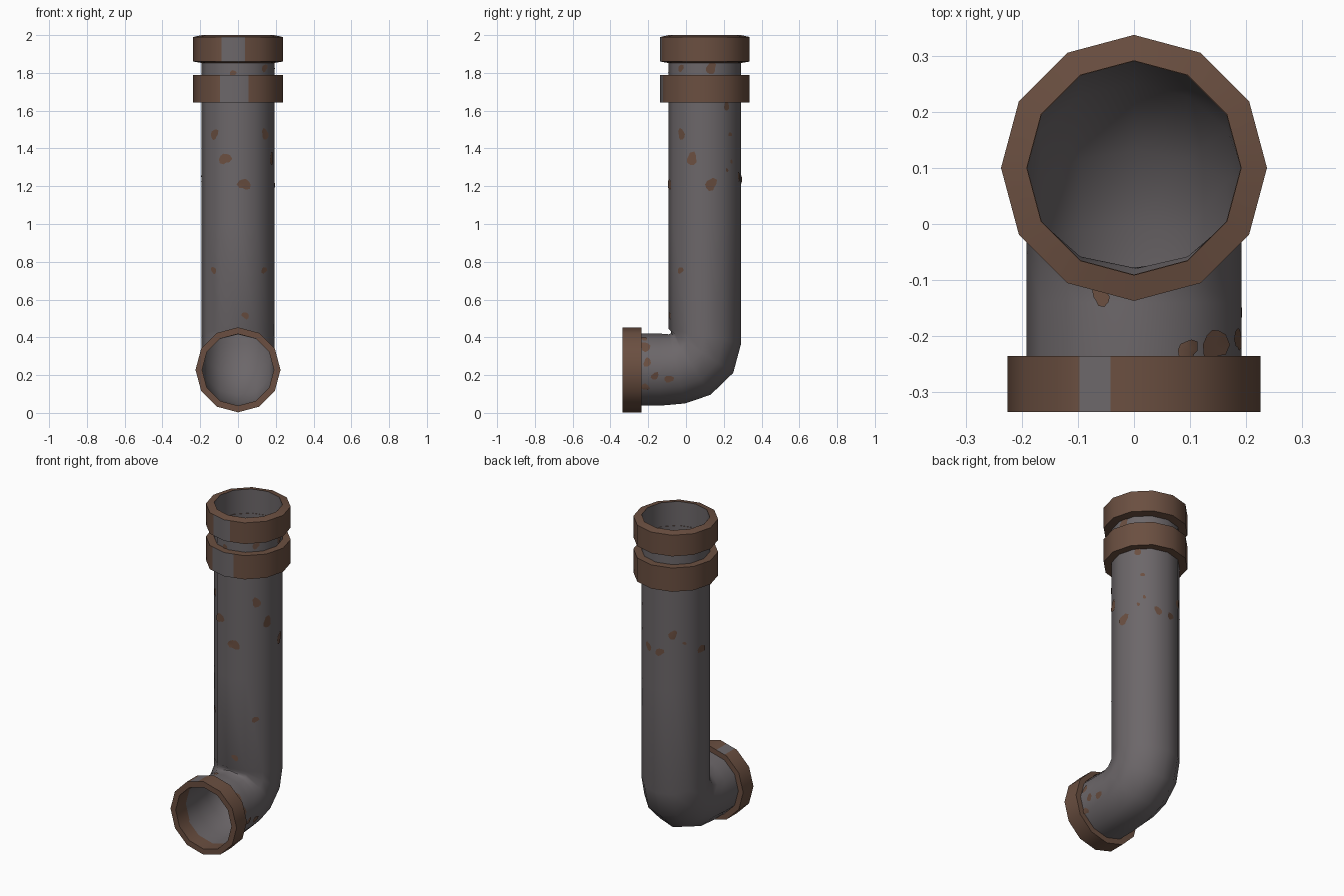
import bpy, bmesh, math
from mathutils import Vector

if "Cube" in bpy.data.objects:
    bpy.data.objects.remove(bpy.data.objects["Cube"])


def material(name, rgb):
    m = bpy.data.materials.new(name)
    m.diffuse_color = (*rgb, 1)
    m.use_nodes = True
    m.node_tree.nodes["Principled BSDF"].inputs["Base Color"].default_value = m.diffuse_color
    return m


METAL = material("grey_metal", (0.150, 0.135, 0.142))
RUST = material("rust_brown", (0.145, 0.078, 0.052))
PIPE_R = 0.192
PIPE_Y = 0.10
LOW_Z = 0.228


def radius12(r, deg):
    """Radius of a 12-sided outline at an angle."""
    return r * math.cos(math.radians(15)) / math.cos(math.radians(deg % 30 - 15))


def upright(deg, r, h):
    a = math.radians(deg)
    return Vector((r * math.cos(a), PIPE_Y + r * math.sin(a), h))


def forward(deg, r, h):
    a = math.radians(deg)
    return Vector((r * math.cos(a), h, LOW_Z + r * math.sin(a)))


def finish(name, bm, mats):
    bmesh.ops.recalc_face_normals(bm, faces=bm.faces[:])
    me = bpy.data.meshes.new(name)
    bm.to_mesh(me)
    bm.free()
    for m in mats:
        me.materials.append(m)
    ob = bpy.data.objects.new(name, me)
    bpy.context.collection.objects.link(ob)
    bpy.context.view_layer.objects.active = ob
    ob.select_set(True)
    bpy.ops.object.shade_smooth_by_angle(angle=math.radians(40))
    ob.select_set(False)
    return ob


def bridge(bm, a, b):
    n = len(a)
    return [bm.faces.new((a[i], a[(i + 1) % n], b[(i + 1) % n], b[i])) for i in range(n)]


# Pipe: 12-sided rings given by their outer-bend and inner-bend points (y, z)
def pipe():
    sections = [((-0.245, 0.038), (-0.245, 0.420)),
                ((-0.14, 0.038), (-0.14, 0.420)),
                ((-0.005, 0.050), (-0.09, 0.416)),
                ((0.130, 0.096), (-0.078, 0.422)),
                ((0.250, 0.212), (-0.080, 0.432)),
                ((0.292, 0.368), (-0.092, 0.445)),
                ((0.292, 1.0), (-0.092, 1.0)),
                ((0.292, 2.0), (-0.092, 2.0))]
    bm = bmesh.new()
    prev = None
    for o, i in sections:
        o, i = Vector((0, *o)), Vector((0, *i))
        ring = []
        for k in range(12):
            a = math.tau * k / 12
            p = (o + i) / 2 + (i - o) / 2 * math.sin(a) + Vector((PIPE_R * math.cos(a), 0, 0))
            ring.append(bm.verts.new(p))
        if prev:
            bridge(bm, prev, ring)
        prev = ring
    finish("pipe", bm, [METAL])


# Collars: swept 12-sided bands, with one bare-metal stripe on the outer face
def collar(name, place, profile, stripe, closed):
    angles = sorted(set(range(0, 360, 30)) | set(stripe))
    bm = bmesh.new()
    rings = [[bm.verts.new(place(d, radius12(r, d), h)) for d in angles] for r, h in profile]
    pairs = list(zip(rings, rings[1:]))
    if closed:
        pairs.append((rings[-1], rings[0]))
    for n, (a, b) in enumerate(pairs):
        for d, f in zip(angles, bridge(bm, a, b)):
            f.material_index = 1 if n == 1 and stripe[0] <= d < stripe[1] else 0
    finish(name, bm, [RUST, METAL])


# Rust spots: thin irregular patches laid on the pipe wall
def spots(name, place, rows):
    bm = bmesh.new()
    for n, (deg, h, size) in enumerate(rows):
        def at(du, dh):
            d = deg + math.degrees(du / PIPE_R)
            return bm.verts.new(place(d, radius12(PIPE_R, d) + 0.004, h + dh))
        mid = at(0, 0)
        rim = []
        for k in range(10):
            a = math.tau * k / 10
            s = size * (1 + 0.2 * math.sin(2 * a + n) + 0.12 * math.sin(3 * a + 2 * n))
            rim.append(at(s * math.cos(a), s * math.sin(a)))
        for k in range(10):
            bm.faces.new((mid, rim[k], rim[(k + 1) % 10]))
    finish(name, bm, [RUST])


pipe()
collar("top_collar", upright,
       [(0.190, 1.852), (0.237, 1.860), (0.237, 1.990), (0.191, 2.0)], (248, 279), False)
collar("lower_collar", upright,
       [(0.190, 1.642), (0.237, 1.642), (0.237, 1.788), (0.190, 1.788)], (246, 284), False)
collar("front_flange", forward,
       [(0.191, -0.235), (0.225, -0.235), (0.225, -0.335), (0.190, -0.335)], (101, 116), True)

# Spots on the upright: the pattern recurs around the pipe
rows = []
for base in (270, 0):
    rows += [(base - 41, 1.475, 0.027), (base - 21, 1.345, 0.031),
             (base + 10, 1.21, 0.032), (base - 43, 0.755, 0.019)]
rows += [(45, 1.475, 0.012), (282, 0.515, 0.019), (38, 1.285, 0.01), (37, 1.625, 0.022),
         (120, 1.355, 0.026), (97, 1.24, 0.024), (174, 1.24, 0.026), (140, 1.30, 0.01),
         (72, 1.25, 0.024), (48, 1.33, 0.01),
         (10, 1.825, 0.03), (318, 1.825, 0.02), (262, 1.80, 0.016)]
spots("upright_rust_spots", upright, rows)

# Spots on the short lower pipe
spots("lower_pipe_rust_spots", forward,
      [(350, -0.165, 0.02), (12, -0.205, 0.022), (40, -0.215, 0.03), (60, -0.225, 0.02),
       (332, -0.215, 0.02), (345, -0.09, 0.022), (108, -0.13, 0.016)])
